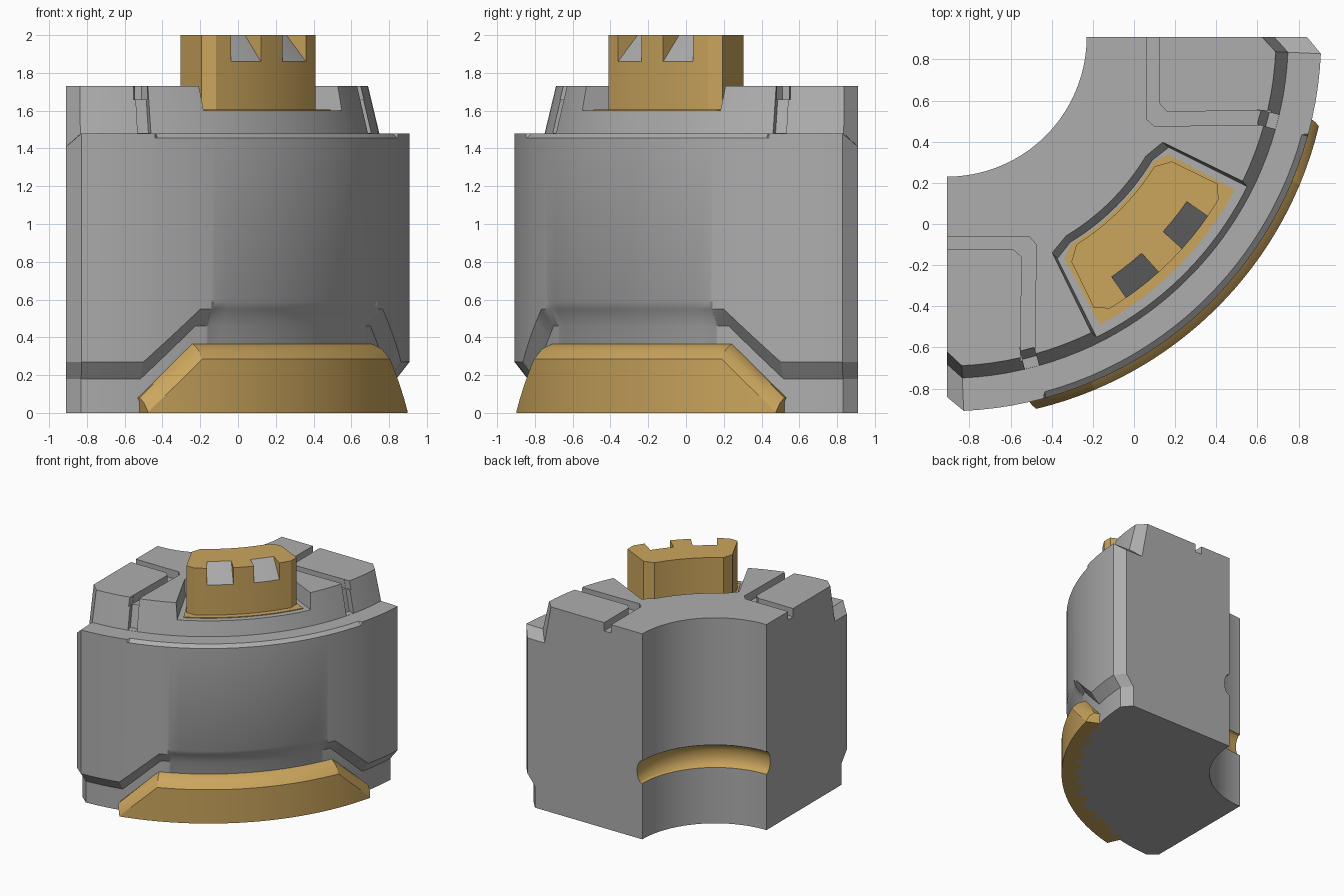
import bpy, bmesh, math
from mathutils import Vector

if "Cube" in bpy.data.objects:
    bpy.data.objects.remove(bpy.data.objects["Cube"])


def material(name, rgb):
    m = bpy.data.materials.new(name)
    m.use_nodes = True
    m.diffuse_color = (*rgb, 1)
    m.node_tree.nodes["Principled BSDF"].inputs["Base Color"].default_value = (*rgb, 1)
    return m


GREY = material("grey", (0.42, 0.42, 0.42))
GOLD = material("gold", (0.60, 0.38, 0.11))
AXIS = Vector((-0.91, 0.91, 0))   # the ring axis sits in the back right corner


def polar(r, deg, z):
    a = math.radians(deg)
    return AXIS + Vector((r * math.sin(a), -r * math.cos(a), z))


def swap(p):
    """Mirror a point across the diagonal of the quarter."""
    return Vector((-p.y, -p.x, p.z))


def loft(name, rings, mats, rule=None):
    """Skin closed cross-sections; rule(ring, segment) gives the material slot."""
    bm = bmesh.new()
    rows = [[bm.verts.new(p) for p in ring] for ring in rings]
    n = len(rows[0])
    for i in range(len(rows) - 1):
        for j in range(n):
            k = (j + 1) % n
            f = bm.faces.new((rows[i][j], rows[i][k], rows[i + 1][k], rows[i + 1][j]))
            f.material_index = rule(i, j) if rule else 0
    bm.faces.new(rows[0])
    bm.faces.new(rows[-1])
    bmesh.ops.remove_doubles(bm, verts=bm.verts, dist=0.0005)
    bmesh.ops.recalc_face_normals(bm, faces=bm.faces)
    me = bpy.data.meshes.new(name)
    bm.to_mesh(me)
    bm.free()
    for m in mats:
        me.materials.append(m)
    ob = bpy.data.objects.new(name, me)
    bpy.context.collection.objects.link(ob)
    return ob


def cut(ob, cutter):
    cutter.hide_render = True
    mod = ob.modifiers.new("cut", "BOOLEAN")
    mod.operation = "DIFFERENCE"
    mod.solver = "EXACT"
    mod.object = cutter
    dg = bpy.context.evaluated_depsgraph_get()
    me = bpy.data.meshes.new_from_object(ob.evaluated_get(dg))
    ob.modifiers.clear()
    ob.data = me
    bpy.data.objects.remove(cutter)


def smooth(ob):
    bpy.ops.object.select_all(action="DESELECT")
    ob.select_set(True)
    bpy.context.view_layer.objects.active = ob
    bpy.ops.object.shade_smooth_by_angle(angle=math.radians(30))


def both_sides(half):
    return sorted(set(half) | {90 - a for a in half})


# Quarter ring body with undercut skirt, stepped top and a groove in the bore
GROOVE = [(0.68 + 0.05 * math.sin(t * math.pi / 8), 0.565 + 0.095 * math.cos(t * math.pi / 8))
          for t in range(9)]


def body_ring(a):
    m = min(a, 90 - a)
    skirt = 0.18 + 0.28 * min(max((m - 13) / 10, 0), 1)
    end = 0.07 if m == 0 else 0
    lip = 0.03 if m > 15.2 else 0
    scoop = 0.02 if m > 25.2 else 0
    low, out, top = 1.75 - end, 1.82 - end, 1.48 - end
    profile = [(0.68, 0), (low, 0), (low, skirt), (out - scoop, skirt + 0.09),
               (out, skirt + 0.13), (out, top - 0.025), (out - lip, top),
               (1.66 - end, top), (1.60 - end, 1.73), (0.68, 1.73)]
    return [polar(r, a, z) for r, z in profile + GROOVE]


angles = both_sides([0, 2.6, 5, 7.5, 10, 13, 15, 15.4, 18, 20.5, 23, 25, 25.5]
                    + list(range(28, 46, 2)))
body = loft("ring_body", [body_ring(a) for a in angles], [GREY, GOLD],
            lambda i, j: 1 if 10 <= j < 18 else 0)


# Pocket that opens through the outer wall of the top step
def pocket_ring(z, r, side):
    pts = [polar(1.85, side, z), polar(r + 0.04, side, z)]
    pts += [polar(r, a, z) for a in range(31, 60, 2)]
    return pts + [polar(r + 0.04, 90 - side, z), polar(1.85, 90 - side, z)]


cut(body, loft("pocket_cutter", [pocket_ring(1.6, 1.165, 26.5), pocket_ring(1.74, 1.125, 26)],
               [GREY]))

# Angled channels that separate the two end blocks, with a slot down the wall
CHANNEL = [(0.06, 1.0), (0.06, 0.51), (0.10, 0.475), (0.80, 0.485),
           (0.80, 0.555), (0.16, 0.545), (0.125, 0.585), (0.125, 1.0)]


def slot_ring(z, r):
    return [polar(r, 74.3, z), polar(1.72, 74.3, z), polar(1.72, 76.8, z), polar(r, 76.8, z)]


for flip in (lambda p: p, swap):
    for rings in ([[Vector((x, y, z)) for x, y in CHANNEL] for z in (1.66, 1.8)],
                  [slot_ring(1.481, 1.61), slot_ring(1.78, 1.54)]):
        cut(body, loft("channel_cutter", [[flip(p) for p in r] for r in rings], [GREY]))
smooth(body)


# Thin plate on the pocket floor
def plate_ring(a):
    tip = a in (28, 62)
    inner = 1.22 if tip else 1.175
    return [polar(r, a, z) for r, z in
            [(inner, 1.598), (1.585, 1.598), (1.585, 1.606), (inner, 1.606)]]


smooth(loft("floor_plate", [plate_ring(a) for a in [28] + list(range(31, 60, 2)) + [62]], [GOLD]))


# Raised block with two sloping notches on its outer edge
def block_ring(a_in, a_out, r_in, r_out, notch):
    r_top = 1.415 if notch else r_out
    return [polar(r_in, a_in, 1.6), polar(r_out, a_out, 1.6), polar(r_out, a_out, 1.86),
            polar(r_top, a_out, 2), polar(r_in, a_in, 2)]


rings, flags = [], []


def add_ring(notch, *args):
    rings.append(block_ring(*args, notch))
    flags.append(notch)


add_ring(False, 29, 28.5, 1.25, 1.50)
add_ring(False, 32, 31, 1.19, 1.54)
for first in (34.5, 48):
    add_ring(False, first, first, 1.19, 1.54)
    for s in range(4):
        add_ring(True, first + s * 2.5, first + s * 2.5, 1.19, 1.54)
    add_ring(False, first + 7.5, first + 7.5, 1.19, 1.54)
    if first < 45:
        add_ring(False, 45, 45, 1.19, 1.54)
add_ring(False, 58, 59, 1.19, 1.54)
add_ring(False, 61, 61.5, 1.25, 1.50)
smooth(loft("notched_block", rings, [GOLD, GREY],
            lambda i, j: 1 if j == 2 and flags[i] and flags[i + 1] else 0))


# Curved foot plate with sloping ends under the skirt arch
def foot_ring(t, mirrored, a=None):
    a_in = 12.5 + 10 * t if a is None else a
    a_out = 13.5 + 9.3 * t if a is None else a
    r_in, z_in, z_out = 1.80 - 0.06 * t, 0.08 + 0.29 * t, 0.005 + 0.28 * t
    r_mid, z_mid = r_in + (1.86 - r_in) * 0.6, z_out + (z_in - z_out) * 0.62
    pts = [polar(1.70, a_in, 0), polar(1.70, a_in, z_in), polar(r_in, a_in, z_in),
           polar(r_mid, (a_in + a_out) / 2, z_mid), polar(1.86, a_out, z_out),
           polar(1.86, a_out, 0)]
    return [swap(p) for p in pts] if mirrored else pts


ramp = [i / 4 for i in range(5)]
foot = [foot_ring(t, False) for t in ramp]
foot += [foot_ring(1, False, a) for a in range(25, 66, 2)]
foot += [foot_ring(t, True) for t in reversed(ramp)]
smooth(loft("foot_plate", foot, [GOLD]))
